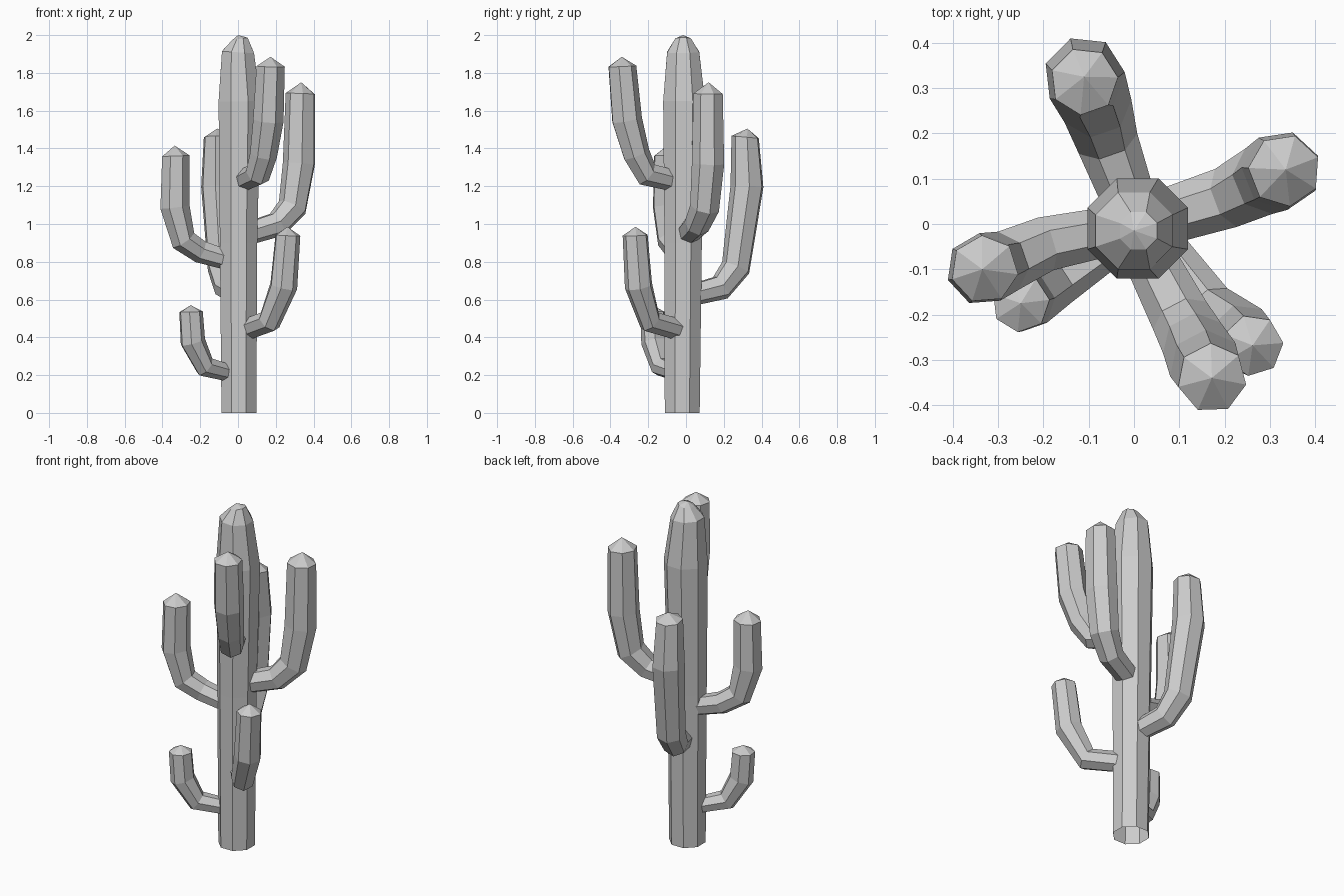
import bpy, bmesh, math
from mathutils import Vector


def tube(name, sides, path, apex):
    """Sweep a polygon along (x, y, z, radius) points and close it with a fan at the apex."""
    bm = bmesh.new()
    pts = [Vector(p[:3]) for p in path]
    ends = pts + [Vector(apex)]
    rings = []
    normal = None
    for i, p in enumerate(pts):
        ahead = (ends[i + 1] - p).normalized()
        back = (p - pts[i - 1]).normalized() if i else ahead
        t = (ahead + back).normalized()
        if normal is None:
            normal = Vector((0, 0, 1)) if abs(t.z) < 0.7 else Vector((1, 0, 0))
        # carry the frame along the path without twisting
        normal = (normal - t * normal.dot(t)).normalized()
        side = t.cross(normal)
        ring = []
        for k in range(sides):
            a = 2 * math.pi * (k + 0.5) / sides
            ring.append(bm.verts.new(p + (normal * math.cos(a) + side * math.sin(a)) * path[i][3]))
        rings.append(ring)
    for a, b in zip(rings, rings[1:]):
        for k in range(sides):
            n = (k + 1) % sides
            bm.faces.new((a[k], a[n], b[n], b[k]))
    tip = bm.verts.new(apex)
    for k in range(sides):
        bm.faces.new((rings[-1][k], rings[-1][(k + 1) % sides], tip))
    bm.normal_update()
    mesh = bpy.data.meshes.new(name)
    bm.to_mesh(mesh)
    bm.free()
    obj = bpy.data.objects.new(name, mesh)
    bpy.context.collection.objects.link(obj)
    return obj


# Main stem, open at the base
tube("trunk", 8, [
    (0.005, -0.02, 0, 0.10), (0.003, -0.015, 0.9, 0.107), (0.008, -0.01, 1.65, 0.12),
    (0.0, -0.015, 1.91, 0.092), (0.01, -0.015, 1.98, 0.045)], (0.0, -0.015, 2.0))

# Upturned arms: centre line with radius, then tip
arms = {
    "left_middle_arm": ([
        (-0.05, -0.015, 0.81, 0.055), (-0.20, -0.045, 0.855, 0.062), (-0.29, -0.085, 0.915, 0.070),
        (-0.335, -0.10, 1.09, 0.080), (-0.33, -0.10, 1.36, 0.075)], (-0.335, -0.10, 1.415)),
    "left_lower_arm": ([
        (-0.04, -0.04, 0.21, 0.046), (-0.175, -0.13, 0.245, 0.058),
        (-0.24, -0.17, 0.375, 0.068), (-0.25, -0.175, 0.535, 0.064)], (-0.25, -0.175, 0.57)),
    "back_arm": ([
        (-0.01, 0.05, 0.63, 0.060), (-0.06, 0.185, 0.665, 0.070), (-0.085, 0.265, 0.77, 0.080),
        (-0.11, 0.325, 1.2, 0.090), (-0.11, 0.315, 1.46, 0.075)], (-0.11, 0.325, 1.505)),
    "right_upper_arm": ([
        (0.05, 0.01, 0.95, 0.062), (0.21, 0.06, 1.00, 0.070), (0.29, 0.10, 1.09, 0.080),
        (0.325, 0.118, 1.32, 0.088), (0.332, 0.118, 1.69, 0.080)], (0.335, 0.12, 1.75)),
    "front_upper_arm": ([
        (0.03, -0.065, 1.23, 0.058), (0.105, -0.21, 1.265, 0.068), (0.135, -0.265, 1.37, 0.074),
        (0.16, -0.315, 1.55, 0.083), (0.172, -0.34, 1.835, 0.077)], (0.172, -0.34, 1.885)),
    "front_lower_arm": ([
        (0.055, -0.05, 0.445, 0.058), (0.165, -0.19, 0.485, 0.064),
        (0.24, -0.25, 0.67, 0.075), (0.262, -0.268, 0.94, 0.068)], (0.262, -0.268, 0.985)),
}
for name, (path, apex) in arms.items():
    tube(name, 7, path, apex)
